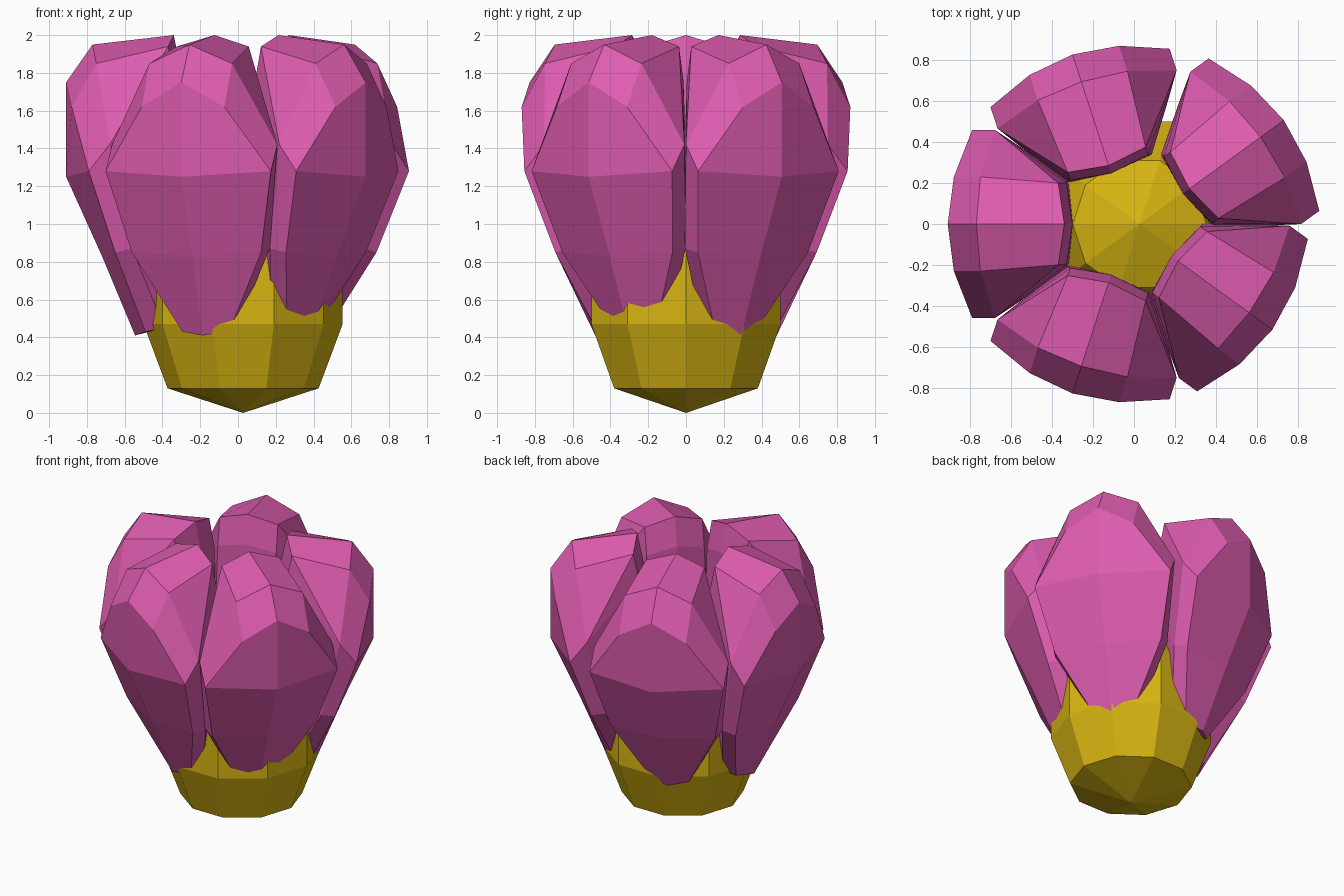
import bpy, bmesh, math
from mathutils import Matrix

if "Cube" in bpy.data.objects:
    bpy.data.objects.remove(bpy.data.objects["Cube"])


def material(name, rgb):
    m = bpy.data.materials.new(name)
    m.diffuse_color = (*rgb, 1)
    m.use_nodes = True
    m.node_tree.nodes["Principled BSDF"].inputs["Base Color"].default_value = m.diffuse_color
    return m


def finish(bm, name, mat):
    bmesh.ops.remove_doubles(bm, verts=bm.verts, dist=1e-4)
    bmesh.ops.recalc_face_normals(bm, faces=bm.faces)
    me = bpy.data.meshes.new(name)
    bm.to_mesh(me)
    bm.free()
    me.materials.append(mat)
    ob = bpy.data.objects.new(name, me)
    bpy.context.collection.objects.link(ob)
    return ob


pink = material("petal pink", (0.73, 0.107, 0.43))
yellow = material("heart yellow", (0.68, 0.46, 0.006))

# Flower heart: ten-sided lathe of (radius, height)
profile = [(0, 0), (0.4, 0.13), (0.527, 0.47), (0.527, 0.89), (0.326, 1.23), (0, 1.36)]
bm = bmesh.new()
vs = [bm.verts.new((r, 0, z)) for r, z in profile]
es = [bm.edges.new(p) for p in zip(vs, vs[1:])]
bmesh.ops.spin(bm, geom=vs + es, cent=(0, 0, 0), axis=(0, 0, 1),
               angle=math.tau, steps=10, use_merge=False)
heart = finish(bm, "flower_heart", yellow)
heart.location.x = 0.027

# Half petal: (outward, sideways, height) for ridge, side, rear and inner points
P = dict(
    c0=(.515, 0, .41), c1=(.69, 0, .83), c2=(.88, 0, 1.25),
    c3=(.88, 0, 1.75), c4=(.74, 0, 1.95), c5=(.31, 0, 2.0),
    s0=(.46, .13, .43), s1=(.62, .36, .85), s2=(.76, .46, 1.28),
    s3=(.85, .23, 1.62), s4=(.72, .23, 1.85), s5=(.34, .20, 1.94),
    r0=(.36, .14, .45), r1=(.53, .38, .87), r2=(.65, .46, 1.42),
    n0=(.25, .12, .50), n1=(.30, .22, 1.25), n2=(.30, .20, 1.75),
    i0=(.25, 0, .50), i1=(.27, 0, 1.25), i2=(.27, 0, 1.80),
)
FACES = [f"c{i} s{i} s{i + 1} c{i + 1}" for i in range(5)] + [
    "s0 r0 r1 s1", "s1 r1 r2 s2", "s2 r2 s4 s3", "r2 s5 s4",
    "r0 n0 n1 r1", "r1 n1 r2", "r2 n1 n2", "r2 n2 s5",
    "n0 i0 i1 n1", "n1 i1 i2 n2", "n2 i2 c5 s5",
    "c0 s0 r0", "c0 r0 n0 i0",
]


def petal(name, angle, out, side):
    bm = bmesh.new()
    for sign in (1, -1):
        v = {k: bm.verts.new((x, y * sign, z)) for k, (x, y, z) in P.items()}
        for f in FACES:
            bm.faces.new([v[k] for k in f.split()])
    bm.transform(Matrix.Rotation(math.radians(angle), 4, 'Z')
                 @ Matrix.Translation((out, side, 0)))
    finish(bm, name, pink)


# Five petals, each nudged a little outward and sideways
for n, (angle, out, side) in enumerate([(180, .03, 0), (252, 0, -.03), (324, -.03, -.02),
                                        (36, .01, -.02), (108, 0, .03)], 1):
    petal(f"petal_{n}", angle, out, side)
